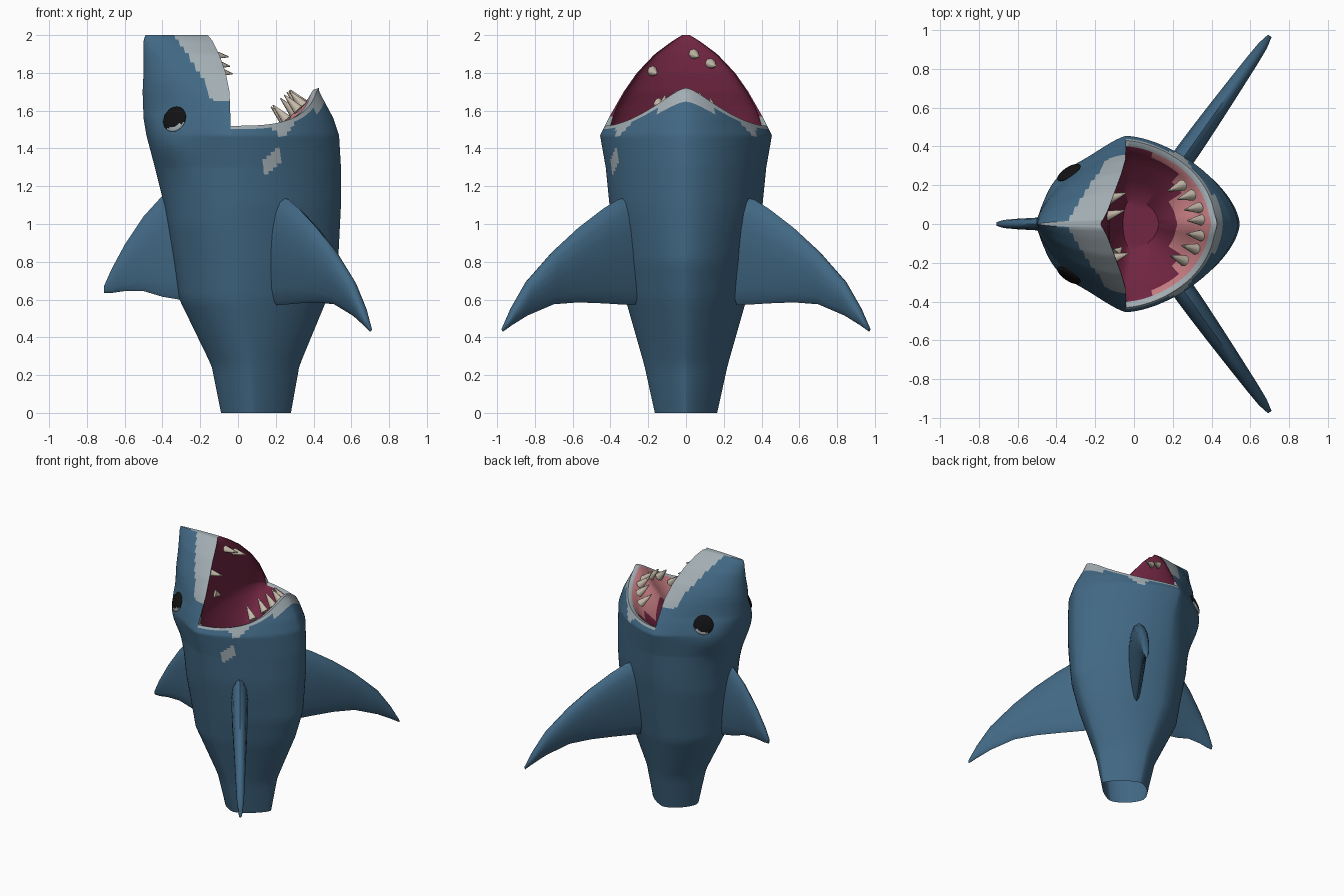
import bpy, bmesh, math
from mathutils import Vector

if "Cube" in bpy.data.objects:
    bpy.data.objects.remove(bpy.data.objects["Cube"])

def material(name, rgb):
    m = bpy.data.materials.new(name)
    m.diffuse_color = (*rgb, 1)
    m.use_nodes = True
    m.node_tree.nodes["Principled BSDF"].inputs["Base Color"].default_value = m.diffuse_color
    return m

BLUE = material("shark blue", (0.053, 0.138, 0.23))
GREY = material("pale grey", (0.36, 0.42, 0.45))
RED = material("mouth red", (0.165, 0.019, 0.053))
PINK = material("gum pink", (0.58, 0.21, 0.23))
IVORY = material("tooth ivory", (0.56, 0.49, 0.40))
BLACK = material("eye black", (0.006, 0.006, 0.007))

def make(name, bm, mats, angle=40):
    bmesh.ops.remove_doubles(bm, verts=bm.verts, dist=0.0005)
    bmesh.ops.recalc_face_normals(bm, faces=bm.faces)
    me = bpy.data.meshes.new(name)
    bm.to_mesh(me)
    bm.free()
    for m in mats:
        me.materials.append(m)
    ob = bpy.data.objects.new(name, me)
    bpy.context.collection.objects.link(ob)
    bpy.context.view_layer.objects.active = ob
    bpy.ops.object.select_all(action='DESELECT')
    ob.select_set(True)
    bpy.ops.object.shade_smooth_by_angle(angle=math.radians(angle))
    return ob

def lerp_table(table, z):
    for a, b in zip(table, table[1:]):
        if z <= b[0]:
            t = max(0, (z - a[0]) / (b[0] - a[0]))
            return [p + (q - p) * t for p, q in zip(a[1:], b[1:])]
    return list(table[-1][1:])

# Body sections: z, back x, widest x, belly x, half width
BODY = [(0, -.09, .08, .28, .165), (.25, -.14, .06, .325, .22), (.6, -.31, 0, .47, .32),
        (.8, -.34, 0, .53, .355), (1.1, -.39, 0, .545, .405), (1.3, -.44, -.01, .545, .425),
        (1.47, -.485, -.04, .535, .455), (1.56, -.5, -.04, .505, .41),
        (1.7, -.505, -.045, .43, .33), (1.8, -.5, -.065, .42, .26),
        (1.9, -.5, -.1, .42, .165), (1.97, -.5, -.135, .42, .07), (2.0, -.49, -.16, .42, .02)]
# Roundness of the section: z, belly side, back side
ROUND = [(0, 1.35, 1.6), (.6, 1.6, 1.75), (1.0, 1.65, 1.8), (1.3, 1.62, 1.5),
         (1.47, 1.6, 1.32), (1.6, 1.6, 1.4), (1.75, 1.6, 1.65)]
# Edge of the pale snout tip: z, x
PALE = [(1.66, -.14), (1.74, -.17), (1.87, -.25), (2.0, -.34)]
N, CORNER = 128, 1.52

def power(v, e):
    return math.copysign(abs(v) ** e, v)

def skin(th, z):
    xb, xm, xf, w = lerp_table(BODY, z)
    belly, spine = lerp_table(ROUND, z)
    c, s = math.cos(th), math.sin(th)
    if abs(c) < 1e-6:
        c = 0
    e = 2 / (belly if c > 0 else spine)
    x = xm + (xf - xm if c > 0 else xm - xb) * power(c, e)
    y = w * power(s, e)
    # brow bulge
    if c < 0 and abs(y) > 1e-6:
        bump = .085 * math.exp(-(x + .43) ** 2 / .022 - (z - 1.44) ** 2 / .025)
        y += bump * math.tanh(y / .06)
    return Vector((x, y, z))

def lip(th):
    return CORNER + .2 * max(0, math.cos(th)) ** 4

def roof(th, z):
    xb, xm, xf, w = lerp_table(BODY, z)
    t = (z - CORNER) / (2 - CORNER)
    k = .3 - .27 * t
    return Vector((xm + (xm - xb) * k * min(0, math.cos(th)),
                   w * (.93 + min(.045, .2 * t)) * math.sin(th), z))

# Body, snout and mouth in one skin, open at the base
bm = bmesh.new()
angles = [2 * math.pi * j / N for j in range(N)]
front = [j % N for j in range(-N // 4, N // 4 + 1)]
back = list(range(N // 4, 3 * N // 4 + 1))
whole = list(range(N)) + [0]

def strip(a, b, cols, colour):
    for i, j in zip(cols, cols[1:]):
        f = bm.faces.new([a[i], a[j], b[j], b[i]])
        mid = angles[i] + math.pi / N
        f.material_index = colour(f.calc_center_median(), math.cos(mid), lip(mid))

def outer(c, ct, h):
    if ct > 0 and c.z > h - .022 - .045 * (ct > .88) - max(0, .07 - 1.2 * abs(c.x - .24)):
        return 1
    if c.z > 1.65 and ct < 0 and c.x > lerp_table(PALE, c.z)[0]:
        return 1
    if c.y < 0 and abs(c.x - .18 - .5 * (c.z - 1.33)) + .7 * abs(c.z - 1.33) < .055:
        return 1
    return 0

red = lambda c, ct, h: 2
gum = lambda c, ct, h: 3 if c.x > .21 else 2
rim_gum = lambda c, ct, h: 3 if c.x > .1 else 2
pale = lambda c, ct, h: 1

rings = []
for i in range(31):
    rings.append([bm.verts.new(skin(t, 1.2 * i / 30)) for t in angles])
for i in range(1, 37):
    rings.append([bm.verts.new(skin(t, 1.2 + (lip(t) - 1.2) * i / 36)) for t in angles])
for a, b in zip(rings, rings[1:]):
    strip(a, b, whole, outer)

# snout skin and mouth roof
STEPS = 40
levels = [CORNER + (2 - CORNER) * i / STEPS for i in range(STEPS + 1)]
shell = [rings[-1]] + [{j: bm.verts.new(skin(angles[j], z)) for j in back} for z in levels[1:]]
palate = [{j: bm.verts.new(roof(angles[j], z)) for j in back} for z in levels]
for i in range(STEPS):
    strip(shell[i], shell[i + 1], back, outer)
    strip(palate[i], palate[i + 1], back, red)
    for j in (back[0], back[-1]):
        f = bm.faces.new([shell[i][j], shell[i + 1][j], palate[i + 1][j], palate[i][j]])
        f.material_index = 1 if levels[i] < 1.56 else 2
strip(shell[-1], palate[-1], back, outer)

# lower lip, gum and throat
def inner(th, scale, drop):
    if math.cos(th) > 1e-6:
        p, base = skin(th, lip(th)), lip(th)
    else:
        p, base = roof(th, CORNER) / .93, CORNER
    z = base - drop if drop < .3 else 1.25
    return Vector((p.x * scale, p.y * scale, z))

ring = dict(palate[0])
for j in front[1:-1]:
    ring[j] = bm.verts.new(inner(angles[j], .93, .01))
strip(rings[-1], ring, front, pale)
for scale, drop, rule in ((.86, .06, rim_gum), (.72, .12, gum), (.52, .2, gum), (.3, .4, red)):
    nxt = {j: bm.verts.new(inner(angles[j], scale, drop)) for j in range(N)}
    strip(ring, nxt, whole, rule)
    ring = nxt
bm.faces.new([ring[j] for j in range(N)]).material_index = 2
make("shark_body", bm, [BLUE, GREY, RED, PINK], 45)

# Fins: stations of (reach, leading z, trailing z, half thickness)
def fin(name, stations, place, across):
    bm = bmesh.new()
    prev = None
    for r, top, low, th in stations:
        cur = []
        for k in range(16):
            a = 2 * math.pi * k / 16
            z = (top + low) / 2 + (top - low) / 2 * math.cos(a)
            thick = th * math.sin(a) * (.75 + .25 * math.cos(a))
            cur.append(bm.verts.new(place(r) + across * thick + Vector((0, 0, z))))
        if prev:
            for k in range(16):
                bm.faces.new([prev[k], prev[k - 1], cur[k - 1], cur[k]])
        prev = cur
    bm.faces.new(prev)
    make(name, bm, [BLUE], 50)

fin("dorsal_fin", [(.31, 1.18, .6, .055), (.4, 1.15, .615, .05), (.5, 1.04, .645, .042),
                   (.6, .89, .645, .035), (.67, .76, .635, .027), (.71, .67, .635, .012)],
    lambda r: Vector((-r, 0, 0)), Vector((0, 1, 0)))
PECTORAL = [(.27, 1.15, .57, .075), (.36, 1.13, .575, .075), (.44, 1.08, .58, .072),
            (.57, .98, .585, .064), (.7, .86, .575, .054), (.84, .7, .515, .042),
            (.92, .56, .465, .032), (.97, .45, .43, .014)]
for side, label in ((1, "left"), (-1, "right")):
    fin(label + "_pectoral_fin", PECTORAL,
        lambda r: Vector((.26 + .71 * (r - .35), side * r, 0)),
        Vector((.82, -.57 * side, 0)))

# Eyes: flattened balls with a pale lower rim
for side, label in ((1, "left"), (-1, "right")):
    th, z, d = .765 * math.pi * side, 1.555, .03
    p = skin(th, z)
    n = (skin(th + d, z) - skin(th - d, z)).cross(skin(th, z + d) - skin(th, z - d)).normalized()
    if n.y * side < 0:
        n = -n
    bm = bmesh.new()
    bmesh.ops.create_uvsphere(bm, u_segments=24, v_segments=16, radius=.07)
    rot = n.to_track_quat('Z', 'Y')
    for v in bm.verts:
        v.co = p + rot @ Vector((v.co.x, v.co.y, v.co.z * .25))
    for f in bm.faces:
        c = f.calc_center_median() - p
        f.material_index = 1 if c.z - .35 * c.x < -.035 else 0
    make(label + "_eye", bm, [BLACK, GREY])

# Teeth
def tooth(name, base, tip, radius):
    base, tip = Vector(base), Vector(tip)
    axis = tip - base
    bm = bmesh.new()
    bmesh.ops.create_cone(bm, cap_ends=True, segments=8, radius1=radius, radius2=.003,
                          depth=axis.length)
    rot = axis.to_track_quat('Z', 'Y')
    for v in bm.verts:
        v.co = (base + tip) / 2 + rot @ v.co
    make(name, bm, [IVORY], 50)

for i, (y, z, reach) in enumerate([(.04, 1.9, .05), (.13, 1.85, .04),
                                   (-.18, 1.81, .04), (-.15, 1.64, -.02)]):
    xm = lerp_table(BODY, z)[1]
    tooth(f"upper_tooth_{i + 1}", (xm - .05, y, z), (xm + reach, y + .03, z - .015), .03)
for i, (x, y) in enumerate([(.25, .2), (.3, .15), (.335, .085), (.35, .02),
                            (.345, -.06), (.32, -.13), (.26, -.19)]):
    z = 1.54 + .09 * (x - .25) / .1
    tooth(f"lower_tooth_{i + 1}", (x, y, z), (x - .075, y * .85, z + .08), .03)
